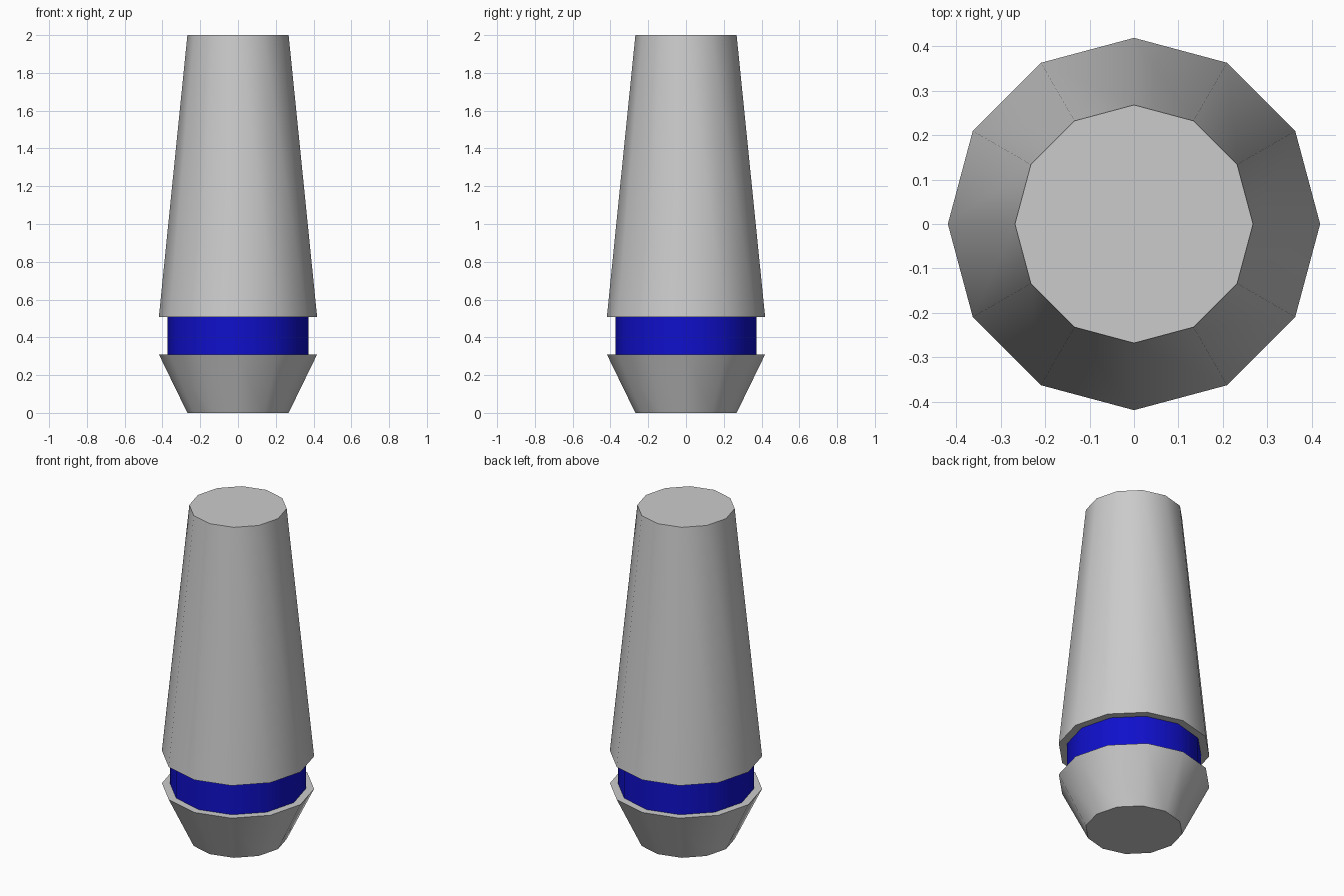
import bpy, bmesh, math

if "Cube" in bpy.data.objects:
    bpy.data.objects.remove(bpy.data.objects["Cube"])

SIDES = 12


def frustum(name, z0, z1, r0, r1, caps=True):
    bm = bmesh.new()
    bmesh.ops.create_cone(bm, cap_ends=caps, segments=SIDES,
                          radius1=r0, radius2=r1, depth=z1 - z0)
    bmesh.ops.translate(bm, verts=bm.verts, vec=(0, 0, (z0 + z1) / 2))
    mesh = bpy.data.meshes.new(name)
    bm.to_mesh(mesh)
    bm.free()
    obj = bpy.data.objects.new(name, mesh)
    bpy.context.collection.objects.link(obj)
    # smooth walls, crisp rims
    bpy.ops.object.select_all(action='DESELECT')
    obj.select_set(True)
    bpy.context.view_layer.objects.active = obj
    bpy.ops.object.shade_smooth_by_angle(angle=math.radians(40))
    return obj


# Flared foot
frustum("base", 0, 0.31, 0.268, 0.419)

# Recessed blue ring, closed off by the parts above and below
band = frustum("band", 0.31, 0.507, 0.374, 0.374, caps=False)
blue = bpy.data.materials.new("blue")
blue.diffuse_color = (0.005, 0.005, 0.6, 1)
blue.use_nodes = True
blue.node_tree.nodes["Principled BSDF"].inputs["Base Color"].default_value = blue.diffuse_color
band.data.materials.append(blue)

# Tall tapering body
frustum("body", 0.507, 2, 0.419, 0.268)
